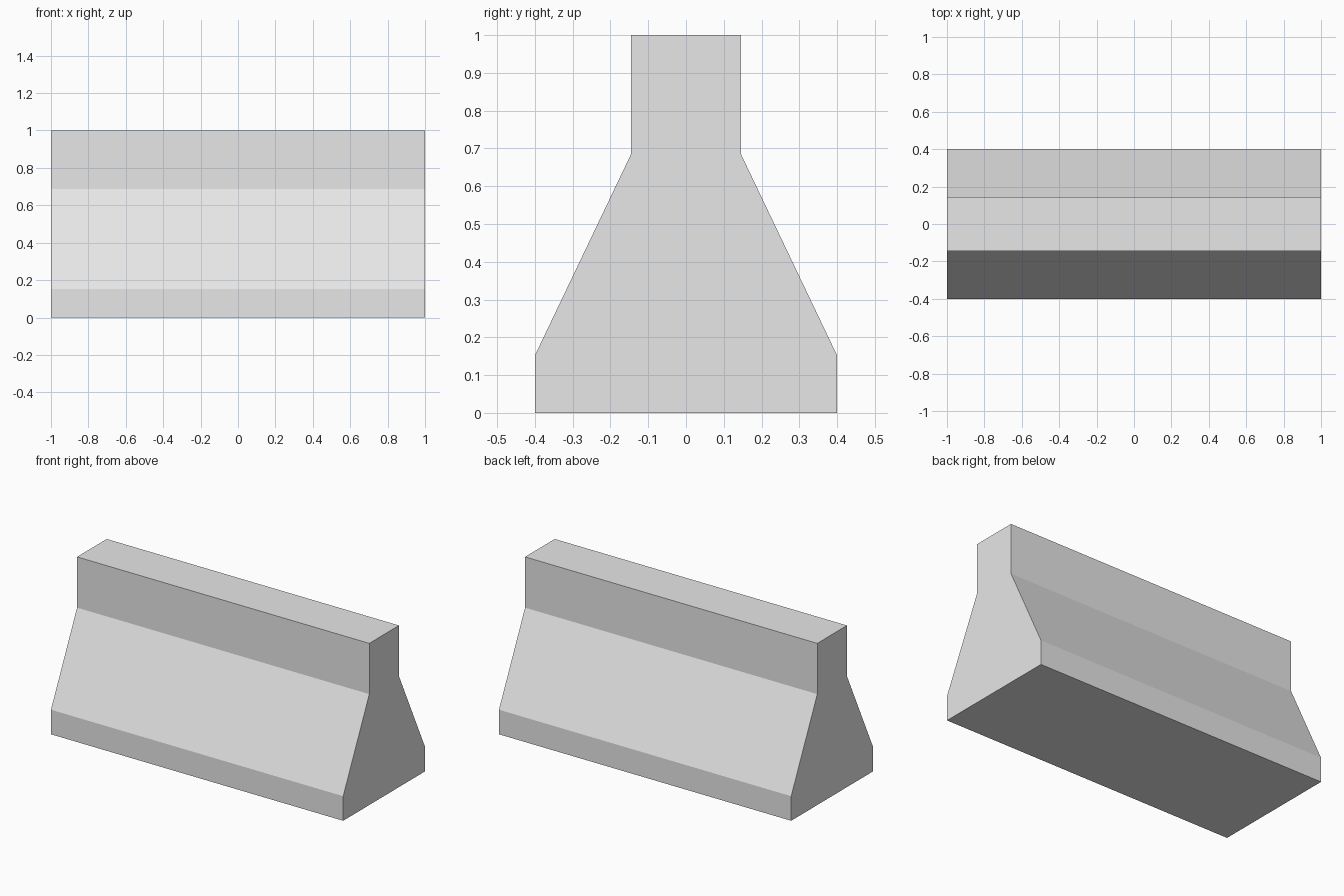
import bpy
import bmesh

cube = bpy.data.objects.get("Cube")
if cube:
    bpy.data.objects.remove(cube, do_unlink=True)

# Concrete colour
GREY = (0.8, 0.8, 0.8, 1.0)
concrete = bpy.data.materials.new("concrete_grey")
concrete.use_nodes = True
concrete.diffuse_color = GREY
bsdf = next(n for n in concrete.node_tree.nodes if n.type == "BSDF_PRINCIPLED")
bsdf.inputs["Base Color"].default_value = GREY

# Half profile (half depth, height), mirrored into the full cross-section
half = [(0.4, 0.0), (0.4, 0.152), (0.145, 0.686), (0.145, 1.0)]
profile = half + [(-y, z) for y, z in reversed(half)]

# Barrier body: end face extruded along its length
bm = bmesh.new()
end = bm.faces.new([bm.verts.new((-1, y, z)) for y, z in profile])
extruded = bmesh.ops.extrude_face_region(bm, geom=[end], use_keep_orig=True)
verts = [v for v in extruded["geom"] if isinstance(v, bmesh.types.BMVert)]
bmesh.ops.translate(bm, verts=verts, vec=(2, 0, 0))
bmesh.ops.recalc_face_normals(bm, faces=bm.faces)

mesh = bpy.data.meshes.new("barrier_body")
bm.to_mesh(mesh)
bm.free()
mesh.materials.append(concrete)
bpy.context.collection.objects.link(bpy.data.objects.new("barrier_body", mesh))
